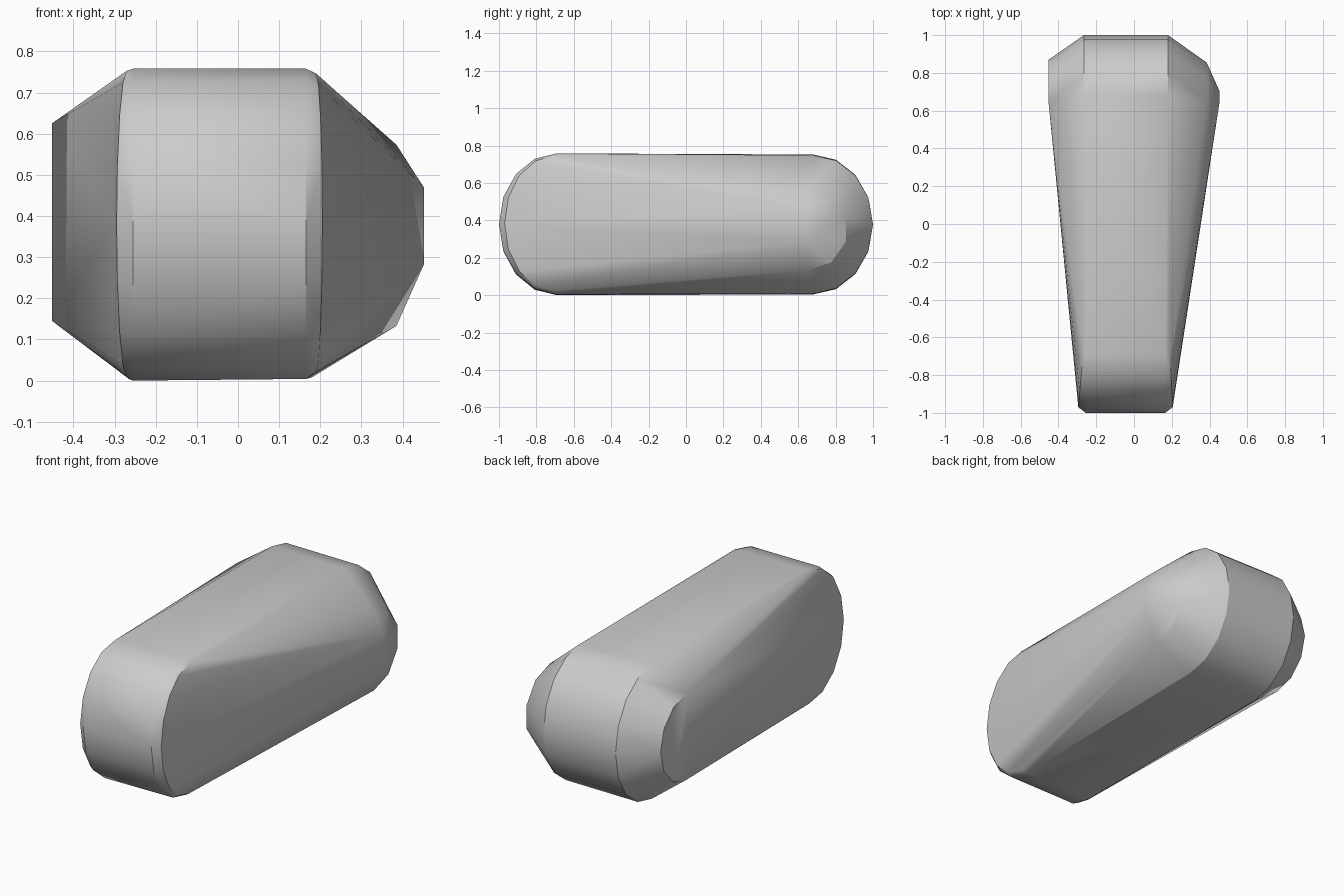
import bpy, bmesh
from math import sin, cos, pi, radians

cube = bpy.data.objects.get("Cube")
if cube:
    bpy.data.objects.remove(cube, do_unlink=True)

grey = bpy.data.materials.new("plain grey")
grey.use_nodes = True
color = (0.6, 0.6, 0.6, 1)
grey.diffuse_color = color
grey.node_tree.nodes["Principled BSDF"].inputs["Base Color"].default_value = color

bm = bmesh.new()


def half_ring(x, y, z, ry, rz, steps, bulge=0.0):
    """Upright half ellipse reaching from y to y + ry; bulge shifts its middle along x."""
    for i in range(steps + 1):
        a = pi * i / steps - pi / 2
        bm.verts.new((x + bulge * cos(a), y + ry * cos(a), z + rz * sin(a)))


# Narrow front end, with slightly rounded rims
half_ring(-0.27, -0.70, 0.383, -0.27, 0.372, 8, -0.025)
half_ring(-0.255, -0.69, 0.381, -0.31, 0.379, 8)
half_ring(0.165, -0.69, 0.383, -0.31, 0.377, 8)
half_ring(0.19, -0.70, 0.386, -0.27, 0.362, 8, 0.015)

# Broad back end: flat cap on one side, faceted dome on the other
half_ring(-0.452, 0.64, 0.387, 0.23, 0.24, 6)
half_ring(-0.265, 0.68, 0.380, 0.32, 0.374, 8)
half_ring(0.18, 0.68, 0.380, 0.32, 0.370, 8)
half_ring(0.385, 0.65, 0.355, 0.215, 0.22, 5)
half_ring(0.452, 0.64, 0.378, 0.075, 0.093, 3)

# Stretch one convex skin over all the rims
hull = bmesh.ops.convex_hull(bm, input=bm.verts)
loose = {e for e in hull["geom_interior"] + hull["geom_unused"]
         if isinstance(e, bmesh.types.BMVert)}
bmesh.ops.delete(bm, geom=list(loose), context="VERTS")
bmesh.ops.dissolve_limit(bm, angle_limit=radians(1), verts=bm.verts, edges=bm.edges)
bmesh.ops.recalc_face_normals(bm, faces=bm.faces)

# Rest on the ground
low = min(v.co.z for v in bm.verts)
bmesh.ops.translate(bm, verts=bm.verts, vec=(0, 0, -low))

mesh = bpy.data.meshes.new("tapered_body")
bm.to_mesh(mesh)
bm.free()
mesh.materials.append(grey)
body = bpy.data.objects.new("tapered_body", mesh)
bpy.context.collection.objects.link(body)

bpy.ops.object.select_all(action="DESELECT")
body.select_set(True)
bpy.context.view_layer.objects.active = body
bpy.ops.object.shade_smooth_by_angle(angle=radians(30))
